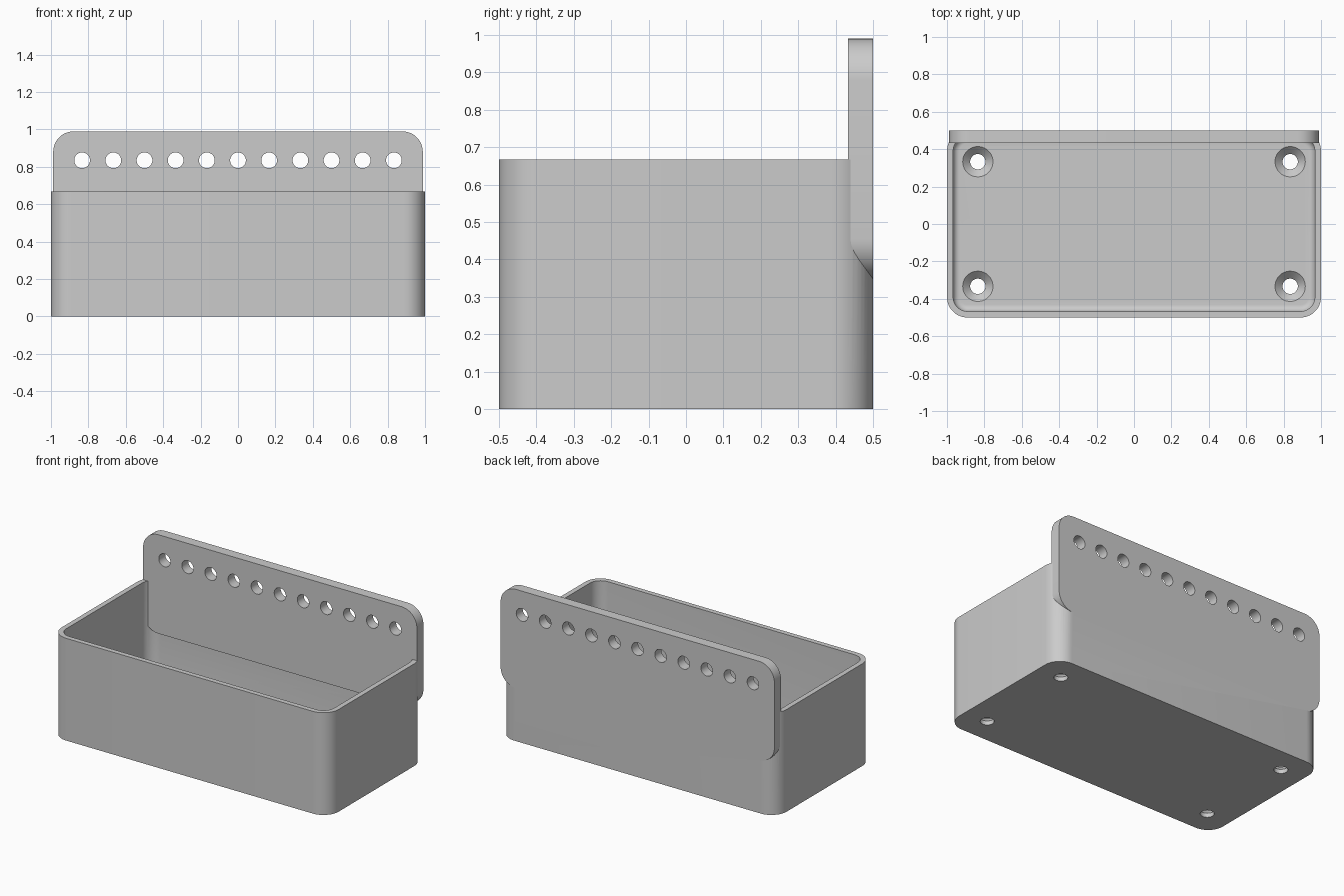
import bpy, bmesh, math
from mathutils import Matrix, Vector

if "Cube" in bpy.data.objects:
    bpy.data.objects.remove(bpy.data.objects["Cube"], do_unlink=True)

grey = bpy.data.materials.new("light_grey")
grey.use_nodes = True
grey.diffuse_color = (0.6, 0.6, 0.6, 1)
grey.node_tree.nodes["Principled BSDF"].inputs["Base Color"].default_value = (0.6, 0.6, 0.6, 1)


def rounded_rect(half_w, half_h, radius, steps=12):
    """Outline of a rounded rectangle, counter-clockwise."""
    points = []
    for quarter, (sx, sy) in enumerate([(1, 1), (-1, 1), (-1, -1), (1, -1)]):
        for i in range(steps + 1):
            a = (quarter + i / steps) * math.pi / 2
            points.append((sx * (half_w - radius) + radius * math.cos(a),
                           sy * (half_h - radius) + radius * math.sin(a)))
    return points


def circle(radius, x=0, y=0, sides=40):
    return [(x + radius * math.cos(i * math.tau / sides),
             y + radius * math.sin(i * math.tau / sides)) for i in range(sides)]


def loft(name, rings, matrix=Matrix()):
    """Closed solid through (outline, height) rings."""
    bm = bmesh.new()
    loops = [[bm.verts.new((x, y, z)) for x, y in outline] for outline, z in rings]
    for low, high in zip(loops, loops[1:]):
        for i in range(len(low)):
            j = (i + 1) % len(low)
            bm.faces.new((low[i], low[j], high[j], high[i]))
    bm.faces.new(loops[0][::-1])
    bm.faces.new(loops[-1])
    bm.transform(matrix)
    bmesh.ops.recalc_face_normals(bm, faces=bm.faces)
    mesh = bpy.data.meshes.new(name)
    bm.to_mesh(mesh)
    bm.free()
    mesh.materials.append(grey)
    obj = bpy.data.objects.new(name, mesh)
    bpy.context.collection.objects.link(obj)
    return obj


def select(obj):
    bpy.ops.object.select_all(action="DESELECT")
    obj.select_set(True)
    bpy.context.view_layer.objects.active = obj


def cut(target, cutter, keep=False):
    select(target)
    mod = target.modifiers.new("cut", "BOOLEAN")
    mod.operation = "DIFFERENCE"
    mod.solver = "EXACT"
    mod.object = cutter
    bpy.ops.object.modifier_apply(modifier=mod.name)
    if not keep:
        bpy.data.objects.remove(cutter, do_unlink=True)


HEIGHT, WALL, FLOOR, CORNER, FILLET = 0.667, 0.033, 0.067, 0.11, 0.035

# Tray body
tray = loft("tray", [(rounded_rect(1, 0.5, CORNER), z) for z in (0, HEIGHT)])

# Hollow inside, with a fillet where the walls meet the floor
rings = []
for i in range(9):
    a = i / 8 * math.pi / 2
    inset = WALL + FILLET * (1 - math.sin(a))
    rings.append((rounded_rect(1 - inset, 0.5 - inset, CORNER - inset),
                  FLOOR + FILLET * (1 - math.cos(a))))
rings.append((rounded_rect(1 - WALL, 0.5 - WALL, CORNER - WALL), HEIGHT + 0.2))
cut(tray, loft("hollow", rings))

# Countersunk screw holes in the floor
for x in (-0.835, 0.835):
    for y in (-0.333, 0.333):
        profile = [(0.041, -0.1), (0.041, FLOOR - 0.04), (0.081, FLOOR), (0.081, FLOOR + 0.02)]
        cut(tray, loft("screw_hole", [(circle(r, x, y), z) for r, z in profile]))

# Upright back plate, set into the rear wall
BOTTOM, TOP = 0.345, 0.99
upright = Matrix.Translation((0, 0.5, (BOTTOM + TOP) / 2)) @ Matrix.Rotation(math.pi / 2, 4, "X")
outline = rounded_rect(0.988, (TOP - BOTTOM) / 2, 0.11)
plate = loft("back_plate", [(outline, 0), (outline, 0.067)], upright)
slot = loft("plate_slot", [(outline, -0.05), (outline, 0.067)], upright)
cut(tray, slot)

# Row of round holes along the plate
for i in range(-5, 6):
    place = Matrix.Translation((i / 6, 0.5, 0.835)) @ Matrix.Rotation(math.pi / 2, 4, "X")
    cut(plate, loft("row_hole", [(circle(0.042), -0.1), (circle(0.042), 0.2)], place))

for obj in (tray, plate):
    select(obj)
    bpy.ops.object.shade_smooth_by_angle(angle=math.radians(30))
